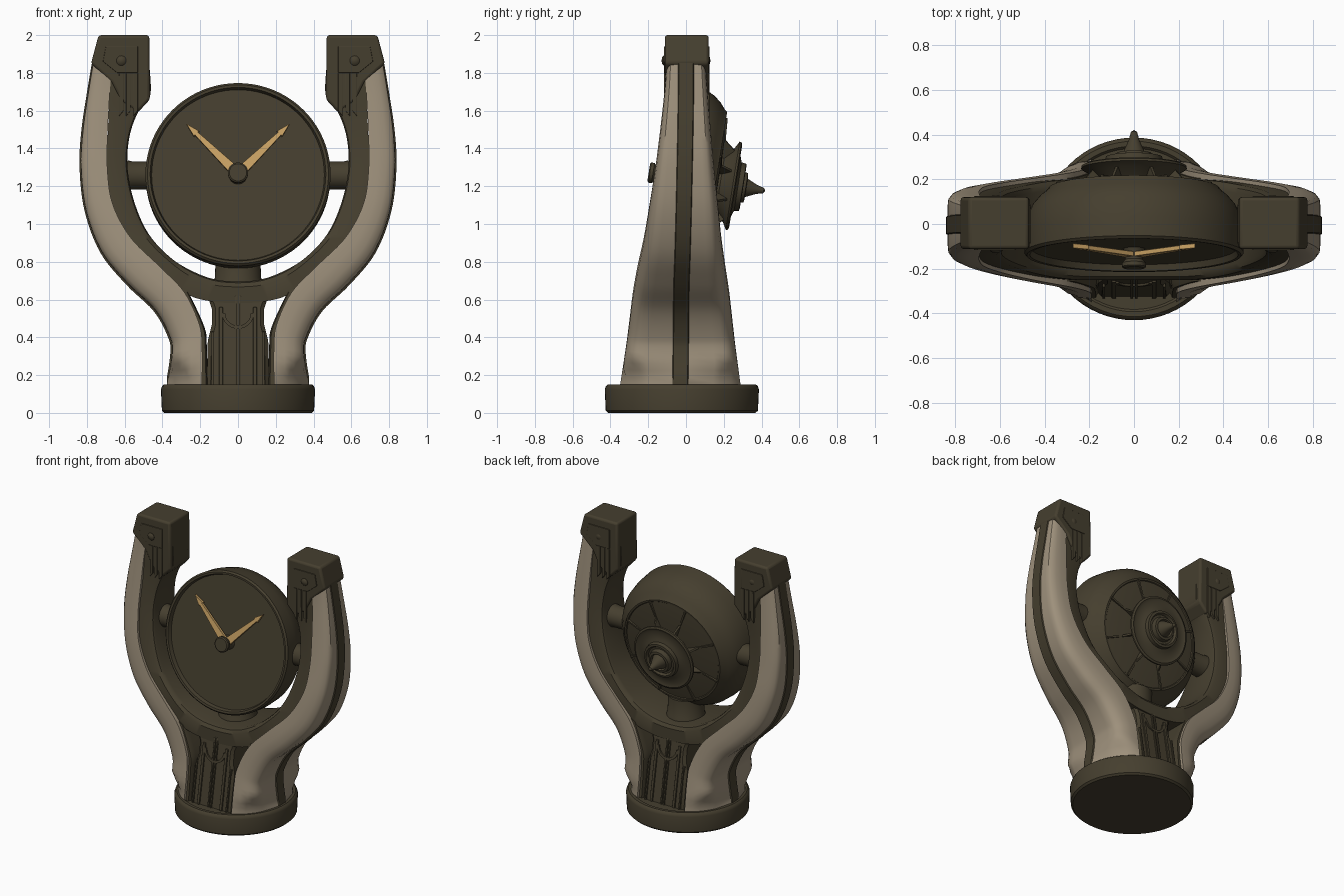
import bpy, bmesh, math
from mathutils import Vector

if "Cube" in bpy.data.objects:
    bpy.data.objects.remove(bpy.data.objects["Cube"])

def material(name, col):
    m = bpy.data.materials.new(name)
    m.diffuse_color = (*col, 1)
    m.use_nodes = True
    m.node_tree.nodes["Principled BSDF"].inputs["Base Color"].default_value = m.diffuse_color
    return m

DARK = material("dark bronze", (0.06, 0.049, 0.028))
TAN = material("tan shell", (0.34, 0.28, 0.2))
GOLD = material("gold", (0.6, 0.37, 0.13))

def loft(name, rings, mats=(DARK,), face_mat=None, bevel=0, angle=35):
    """Skin a list of equal-length point rings and cap the ends."""
    bm = bmesh.new()
    vs = [[bm.verts.new(p) for p in r] for r in rings]
    n = len(rings[0])
    for a, b in zip(vs, vs[1:]):
        for j in range(n):
            k = (j + 1) % n
            f = bm.faces.new((a[j], a[k], b[k], b[j]))
            f.material_index = face_mat(j) if face_mat else 0
    bm.faces.new(vs[0])
    bm.faces.new(vs[-1])
    bmesh.ops.recalc_face_normals(bm, faces=bm.faces)
    me = bpy.data.meshes.new(name)
    bm.to_mesh(me)
    bm.free()
    ob = bpy.data.objects.new(name, me)
    bpy.context.collection.objects.link(ob)
    for m in mats:
        me.materials.append(m)
    if bevel:
        b = ob.modifiers.new("bevel", 'BEVEL')
        b.width, b.segments, b.limit_method = bevel, 3, 'ANGLE'
    bpy.ops.object.select_all(action='DESELECT')
    ob.select_set(True)
    bpy.context.view_layer.objects.active = ob
    bpy.ops.object.shade_smooth_by_angle(angle=math.radians(angle))
    return ob

def revolve(name, profile, to_world, mat=DARK, n=64):
    """Profile of (distance along axis, radius)."""
    return loft(name, [[to_world(r * math.cos(2 * math.pi * i / n), r * math.sin(2 * math.pi * i / n), a)
                        for i in range(n)] for a, r in profile], (mat,))

def prism(name, pts, h0, h1, to_world, mat=DARK, bevel=0):
    return loft(name, [[to_world(x, y, h) for x, y in pts] for h in (h0, h1)], (mat,), bevel=bevel)

def smooth(st, k=6):
    """Catmull-Rom interpolation of station tuples."""
    out = []
    for i in range(len(st) - 1):
        p = [Vector(st[min(max(i + d, 0), len(st) - 1)]) for d in (-1, 0, 1, 2)]
        for j in range(k):
            t = j / k
            out.append(0.5 * (2 * p[1] + (p[2] - p[0]) * t + (2 * p[0] - 5 * p[1] + 4 * p[2] - p[3]) * t * t
                              + (3 * p[1] - p[0] - 3 * p[2] + p[3]) * t ** 3))
    return out + [Vector(st[-1])]

def round_foot(x, y, z):
    """Keep the legs inside the round base where they meet it."""
    lim = .378 + max(0, z - .2) * .45
    r = math.hypot(x, y + .024)
    k = lim / r if z < .5 and r > lim else 1
    return (x * k, (y + .024) * k - .024, z)

def band(stations, section, s):
    """Rings across a band: section gives (0 inner..1 outer, depth fraction or fixed depth)."""
    return [[round_foot(s * (ix + (ox - ix) * t), yc + (h if fixed else h * d), iz + (oz - iz) * t)
             for t, h, fixed in section] for ox, oz, ix, iz, d, yc in smooth(stations)]

def both(half):
    return half + [(t, -h, f) for t, h, f in reversed(half)]

# Arm stations: outer x, outer z, inner x, inner z, half depth, y centre
shell = [(.765, 1.87, .67, 1.79, .105, 0), (.79, 1.72, .68, 1.68, .115, 0), (.822, 1.5, .69, 1.48, .135, -.003),
         (.832, 1.3, .692, 1.3, .155, -.007), (.805, 1.07, .665, 1.11, .18, -.012),
         (.72, .85, .57, .93, .205, -.018), (.58, .68, .42, .78, .232, -.024), (.44, .545, .285, .64, .255, -.026),
         (.365, .41, .205, .47, .275, -.027), (.35, .32, .19, .35, .29, -.028), (.375, .14, .19, .14, .32, -.03)]
shell_sec = both([(0, -1, 0), (.35, -1, 0), (.65, -.96, 0), (.88, -.88, 0), (.98, -.77, 0), (1, -.6, 0),
                  (1, -.042, 1), (1.05, -.038, 1)])
fork = [(.67, 1.85, .47, 1.85, .1, 0), (.68, 1.7, .465, 1.68, .105, 0), (.685, 1.58, .53, 1.59, .11, 0),
        (.69, 1.46, .575, 1.46, .12, -.003), (.695, 1.3, .585, 1.3, .138, -.007), (.67, 1.11, .55, 1.12, .162, -.012),
        (.575, .93, .475, .95, .187, -.018), (.425, .78, .355, .82, .213, -.022), (.28, .635, .23, .745, .225, -.025),
        (.14, .59, .115, .705, .225, -.025), (0, .58, 0, .695, .225, -.025)]
fork_sec = both([(1, -1, 0), (.25, -1, 0), (.06, -.93, 0), (0, -.82, 0)])
trim = [(.3, .66, .26, .635, .23, -.026), (.215, .47, .178, .455, .255, -.027),
        (.2, .35, .165, .35, .27, -.028), (.2, .14, .16, .14, .298, -.03)]

for s, side in ((1, "right"), (-1, "left")):
    loft(side + "_arm_shell", band(shell, shell_sec, s), (TAN, DARK), lambda j: int(6 <= j <= 8))
    loft(side + "_fork_arm", band(fork, fork_sec, s))
    loft(side + "_leg_trim", band(trim, fork_sec, s))
    # Arm head with panel, slats and bolts
    arm = lambda x, z, h, s=s: (s * x, h, z)
    prism(side + "_arm_head", [(.47, 2), (.738, 2), (.778, 1.85), (.67, 1.75), (.62, 1.65), (.53, 1.59), (.466, 1.66)],
          -.112, .12, arm, bevel=.015)
    for f in (-1, 1):
        y0, y1 = (-.1, -.117) if f < 0 else (.1, .125)
        tag = "front" if f < 0 else "back"
        prism(f"{side}_{tag}_head_panel", [(.53, 1.94), (.7, 1.94), (.715, 1.86), (.64, 1.8), (.53, 1.8)],
              y0, y1, arm, bevel=.003)
        for k, x in enumerate((.53, .568, .606)):
            prism(f"{side}_{tag}_slat_{k}", [(x, 1.8), (x + .024, 1.8), (x + .024, 1.57), (x, 1.6)],
                  f * .09, y1, arm, bevel=.003)
        revolve(f"{side}_{tag}_bolt", [(.1, .026), (.119, .026), (.126, .018), (.129, .003)],
                lambda x, z, a, f=f, s=s: (s * .618 + x, f * a, 1.865 + z), n=20)
    # Axle holding the clock drum
    revolve(side + "_axle", [(.44, .074), (.56, .074), (.575, .078), (.63, .08)],
            lambda y, z, a, s=s: (s * a, y, 1.257 + z), n=32)

# Base and lower pivot
revolve("base", [(0, .39), (.012, .403), (.125, .408), (.142, .402), (.15, .392), (.15, .37), (.14, .36), (.14, .01)],
        lambda x, y, a: (x, y - .022, a))
revolve("lower_pivot", [(.62, .13), (.7, .13), (.715, .122), (.84, .118)], lambda x, y, a: (x, y, a), n=40)

# Central column with ribs and arc on front and back
col_d = lambda z: .295 - .17 * (z - .14)
loft("column", [[(x, -.028 + f * col_d(z), z) for x, f in ((-w, -.93), (-w + .02, -1), (w - .02, -1), (w, -.93),
                                                          (w, .93), (w - .02, 1), (-w + .02, 1), (-w, .93))]
                for z, w in ((.14, .165), (.38, .16), (.47, .138), (.55, .138), (.6, .155), (.66, .2))])
for f, tag in ((-1, "front"), (1, "back")):
    face = lambda x, z, h, f=f: (x, -.028 + f * (col_d(z) + h), z)
    for k, (x, w, top) in enumerate(((-.135, .012, .43), (-.09, .02, .56), (-.01, .012, .62),
                                     (.01, .012, .62), (.09, .02, .56), (.135, .012, .43))):
        prism(f"column_{tag}_rib_{k}", [(x - w / 2, .14), (x + w / 2, .14), (x + w / 2, top), (x - w / 2, top)],
              -.02, .01, face, bevel=.003)
    arc = [(r * math.cos(t), .53 + r * math.sin(t)) for r, order in ((.085, 1), (.068, -1))
           for t in [math.pi * (1 + i / 16) for i in range(17)][::order]]
    prism(f"column_{tag}_arc", arc, -.02, .01, face)

# Clock, tilted back: x, up within the face, distance along the axis
T = math.radians(9)
def clock(x, u, a):
    return (x, -.14 + a * math.cos(T) + u * math.sin(T), 1.264 - a * math.sin(T) + u * math.cos(T))

revolve("clock_drum", [(.03, .01), (.03, .457), (.002, .465), (0, .479), (.012, .49), (.1, .489), (.18, .477),
                       (.225, .454), (.262, .423), (.288, .392), (.302, .382), (.302, .37), (.296, .365),
                       (.312, .25), (.316, .01)], clock, n=80)
revolve("clock_back_stage", [(.3, .15), (.325, .15), (.372, .2), (.392, .236), (.402, .235), (.408, .222),
                             (.40, .2), (.412, .15), (.42, .13), (.445, .126), (.448, .11), (.432, .1),
                             (.432, .085), (.462, .078), (.465, .062), (.45, .055), (.475, .045),
                             (.52, .024), (.558, .014), (.566, .002)], clock)
for i in range(8):
    t = 2 * math.pi * (i + .5) / 8
    spoke = lambda r, a, w, t=t: clock(r * math.cos(t) - w * math.sin(t), r * math.sin(t) + w * math.cos(t), a)
    # Radial spoke with a strut rising to the back stage
    prism(f"back_spoke_{i}", [(.14, .29), (.375, .29), (.375, .31), (.25, .318), (.2, .375), (.14, .375)],
          -.006, .006, spoke)

# Hands and hub
for s, tag in ((-1, "left"), (1, "right")):
    c, d = math.sin(math.radians(45.5)) * s, math.cos(math.radians(45.5))
    hand = lambda r, w, a, c=c, d=d: clock(r * c + w * d, r * d - w * c, a)
    prism(tag + "_hand", [(.02, -.027), (.31, -.011), (.305, -.021), (.385, 0), (.305, .021), (.31, .011), (.02, .027)],
          .012, -.01, hand, GOLD, bevel=.004)
revolve("hand_hub", [(.032, .05), (.01, .04), (-.02, .04), (-.035, .054), (-.052, .054), (-.058, .046), (-.058, .002)],
        clock, n=32)
